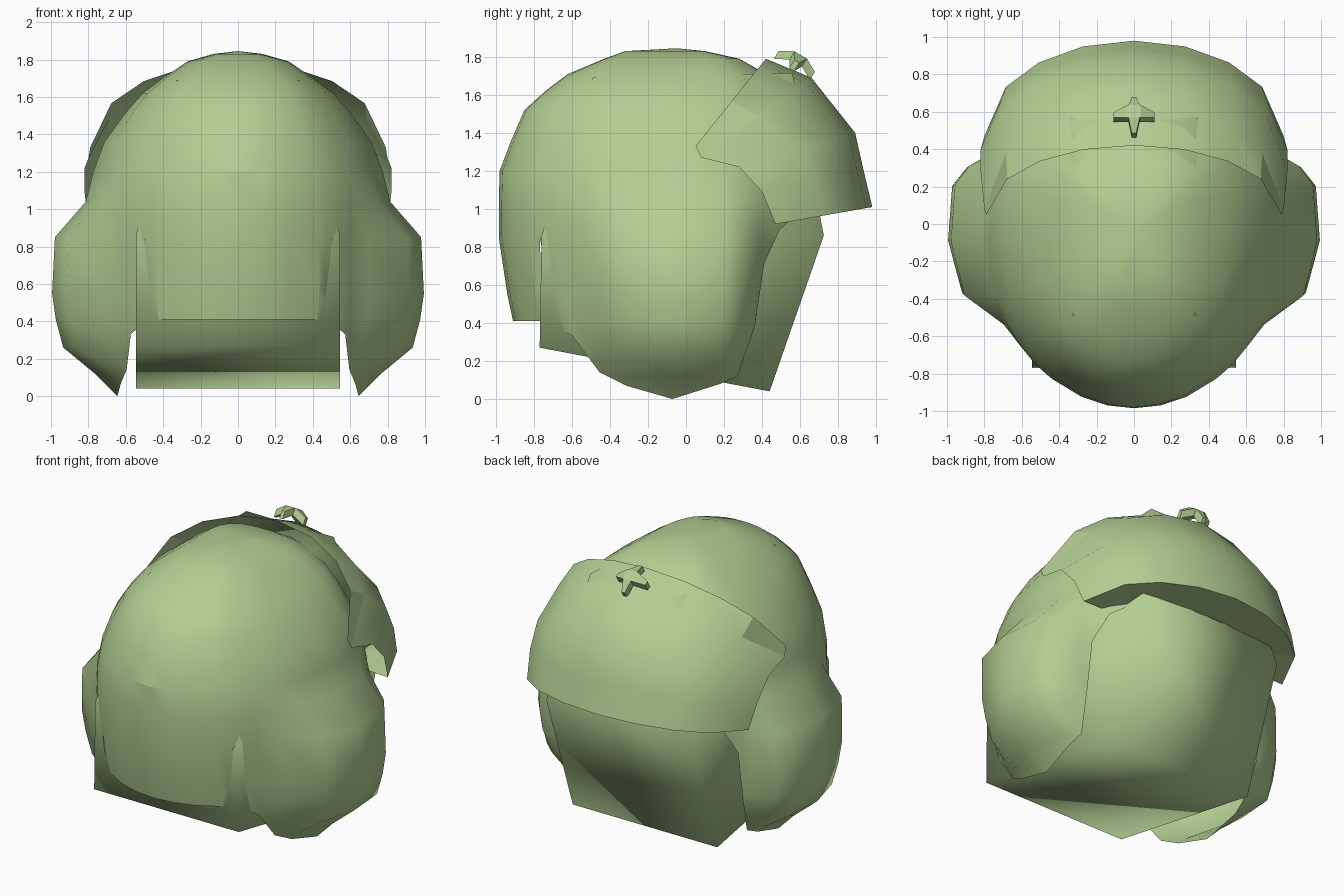
import bpy, bmesh
from math import sin, cos, radians
from mathutils import Vector

cube = bpy.data.objects.get("Cube")
if cube:
    bpy.data.objects.remove(cube)

green = bpy.data.materials.new("olive green")
green.use_nodes = True
COLOR = (0.45, 0.62, 0.29, 1)
green.diffuse_color = COLOR
bsdf = green.node_tree.nodes["Principled BSDF"]
bsdf.inputs["Base Color"].default_value = COLOR
bsdf.inputs["Roughness"].default_value = 0.8


def loft(name, rings, closed=True, cap_top=None, caps=False):
    """Skin a list of rings, from the top down, into an object."""
    bm = bmesh.new()
    rows = [[bm.verts.new(p) for p in ring] for ring in rings]
    n = len(rows[0])
    for upper, lower in zip(rows, rows[1:]):
        for i in range(n if closed else n - 1):
            j = (i + 1) % n
            bm.faces.new((upper[i], lower[i], lower[j], upper[j]))
    if cap_top:
        top = bm.verts.new(cap_top)
        for i in range(n):
            bm.faces.new((top, rows[0][i], rows[0][(i + 1) % n]))
    if caps:
        bm.faces.new(rows[0])
        bm.faces.new(rows[-1][::-1])
    for f in bm.faces:
        f.smooth = True
    bmesh.ops.remove_doubles(bm, verts=bm.verts, dist=0.0005)
    # Outward normals, also for open parts
    bmesh.ops.recalc_face_normals(bm, faces=bm.faces)
    hub = Vector((0, 0, 0.9))
    if sum((f.calc_center_median() - hub).dot(f.normal) * f.calc_area()
           for f in bm.faces) < 0:
        bmesh.ops.reverse_faces(bm, faces=bm.faces)
    mesh = bpy.data.meshes.new(name)
    bm.to_mesh(mesh)
    bm.free()
    mesh.materials.append(green)
    obj = bpy.data.objects.new(name, mesh)
    bpy.context.collection.objects.link(obj)
    return obj


def interp(table, key):
    """Linear lookup in rows sorted by their first value."""
    if key <= table[0][0]:
        return table[0][1:]
    for a, b in zip(table, table[1:]):
        if key <= b[0]:
            t = (key - a[0]) / (b[0] - a[0])
            return [p + (q - p) * t for p, q in zip(a[1:], b[1:])]
    return table[-1][1:]


# Shell levels: height, half width, front, back, ear bulge, squareness
LEVELS = [
    (0.0, 0.65, -0.80, 0.60, 0.0, 2), (0.12, 0.71, -0.83, 0.62, 0.09, 2),
    (0.26, 0.77, -0.87, 0.65, 0.17, 2), (0.41, 0.80, -0.91, 0.68, 0.18, 2),
    (0.55, 0.82, -0.94, 0.70, 0.18, 2), (0.85, 0.82, -0.985, 0.72, 0.165, 2),
    (1.04, 0.82, -0.985, 0.72, 0.0, 2), (1.2, 0.78, -0.98, 0.71, 0.0, 2),
    (1.36, 0.72, -0.92, 0.66, 0.0, 2), (1.52, 0.60, -0.85, 0.58, 0.0, 2.2),
    (1.62, 0.51, -0.74, 0.51, 0.0, 2.4), (1.71, 0.39, -0.62, 0.42, 0.0, 2.6),
    (1.79, 0.27, -0.43, 0.28, 0.0, 2.9), (1.83, 0.13, -0.32, 0.10, 0.0, 2.9),
]
# Shell columns: angle from the front, rim height, share of ear bulge
COLUMNS = [
    (0, 0.41, 0), (10, 0.41, 0), (20, 0.41, 0), (32, 0.41, 0), (35, 0.5, 0),
    (38, 0.85, 0), (40, 0.6, 0), (42, 0.37, 0), (47, 0.33, 0),
    (56, 0.14, 0.1), (66, 0.07, 0.95), (83, 0, 1), (105, 0.08, 1),
    (114, 0.12, 0.8), (121, 0.38, 0.3), (124, 0.71, 0.15),
    (132, 0.89, 0), (148, 1.0, 0), (164, 1.0, 0), (180, 1.0, 0),
]


def shell_point(angle, rim, ear, z, side):
    z = max(z, rim)
    w, front, back, bulge, power = interp(LEVELS, z)
    s, c, mid = sin(radians(angle)), cos(radians(angle)), 0.03
    depth = mid - front if angle < 90 else back - mid
    r = (abs(s) ** power + abs(c) ** power) ** (-1 / power)
    ear *= min(1, (z - rim) / 0.18)
    return Vector((side * (w * s * r + bulge * ear), mid - depth * c * r, z))


around = [(c, 1) for c in COLUMNS] + [(c, -1) for c in COLUMNS[-2:0:-1]]
shell = loft("helmet_shell",
             [[shell_point(*c, lv[0], s) for c, s in around]
              for lv in reversed(LEVELS)],
             cap_top=(0, -0.05, 1.845))

# Crease along the top and sides of the front panel
for e in shell.data.edges:
    p, q = (shell.data.vertices[i].co for i in e.vertices)
    mid = (p + q) / 2
    brow = abs(p.z - 1.2) < 0.01 and abs(q.z - 1.2) < 0.01 and abs(mid.x) < 0.1
    cheek = mid.z < 0.8 and 0.38 < abs(mid.x) < 0.45 and abs(p.z - q.z) > 0.1
    if mid.y < -0.5 and (brow or cheek):
        e.use_edge_sharp = True


# Inner block: height of front and back, half width, front, back
def block_ring(zf, zb, w, front, back):
    return [(-w, front, zf), (w, front, zf), (w, back, zb), (-w, back, zb)]


loft("inner_block", [
    block_ring(1.69, 1.715, 0.33, -0.49, 0.56),
    block_ring(0.86, 0.86, 0.545, -0.76, 0.725),
    block_ring(0.27, 0.04, 0.545, -0.77, 0.44)], caps=True)

# Rear plate: arcs given by side y, side z, centre y, centre z, half width;
# the last arc turns inward under the plate
ARCS = [(0.05, 1.33, 0.42, 1.79, 0.79), (0.08, 1.27, 0.66, 1.69, 0.80),
        (0.28, 1.22, 0.89, 1.40, 0.82), (0.40, 1.09, 0.935, 1.20, 0.82),
        (0.47, 0.92, 0.98, 1.01, 0.80), (0.45, 0.94, 0.70, 1.01, 0.57)]
HALF = [90, 59, 39.5, 20]


def arc(ys, zs, yc, zc, w):
    ring = []
    for angle in HALF + [0] + [-a for a in reversed(HALF)]:
        t = radians(angle)
        ring.append((w * sin(t), ys + (yc - ys) * cos(t), zs + (zc - zs) * cos(t)))
    return ring


plate = loft("rear_plate", [arc(*a) for a in ARCS], closed=False)
for f in plate.data.polygons:
    side_tab = abs(f.center.x) > 0.7 and f.center.z > 1.33
    underside = f.center.z < 1.05 and abs(f.normal.z) > 0.7
    if side_tab or underside:
        f.use_smooth = False

# Star-shaped knob: two crossed tapered bars on the plate
SLOPE = Vector((0, 0.19, -0.11))


def bar(name, along, across):
    centre = Vector((0, 0.57, 1.755))
    up = Vector((0, 0.3, 0.5)).normalized()
    rings = []
    for s, size in ((-1, 0.4), (-0.35, 1), (0.35, 1), (1, 0.4)):
        c = centre + along * s + up * 0.06 * (1 - abs(s))
        thick = up * 0.025
        rings.append([c + across * size + thick, c - across * size + thick,
                      c - across * size - thick, c + across * size - thick])
    obj = loft(name, rings, caps=True)
    for f in obj.data.polygons:
        f.use_smooth = False


bar("knob_long_bar", SLOPE * 0.5, Vector((0.03, 0, 0)))
bar("knob_cross_bar", Vector((0.11, 0, 0)), SLOPE * 0.17)
